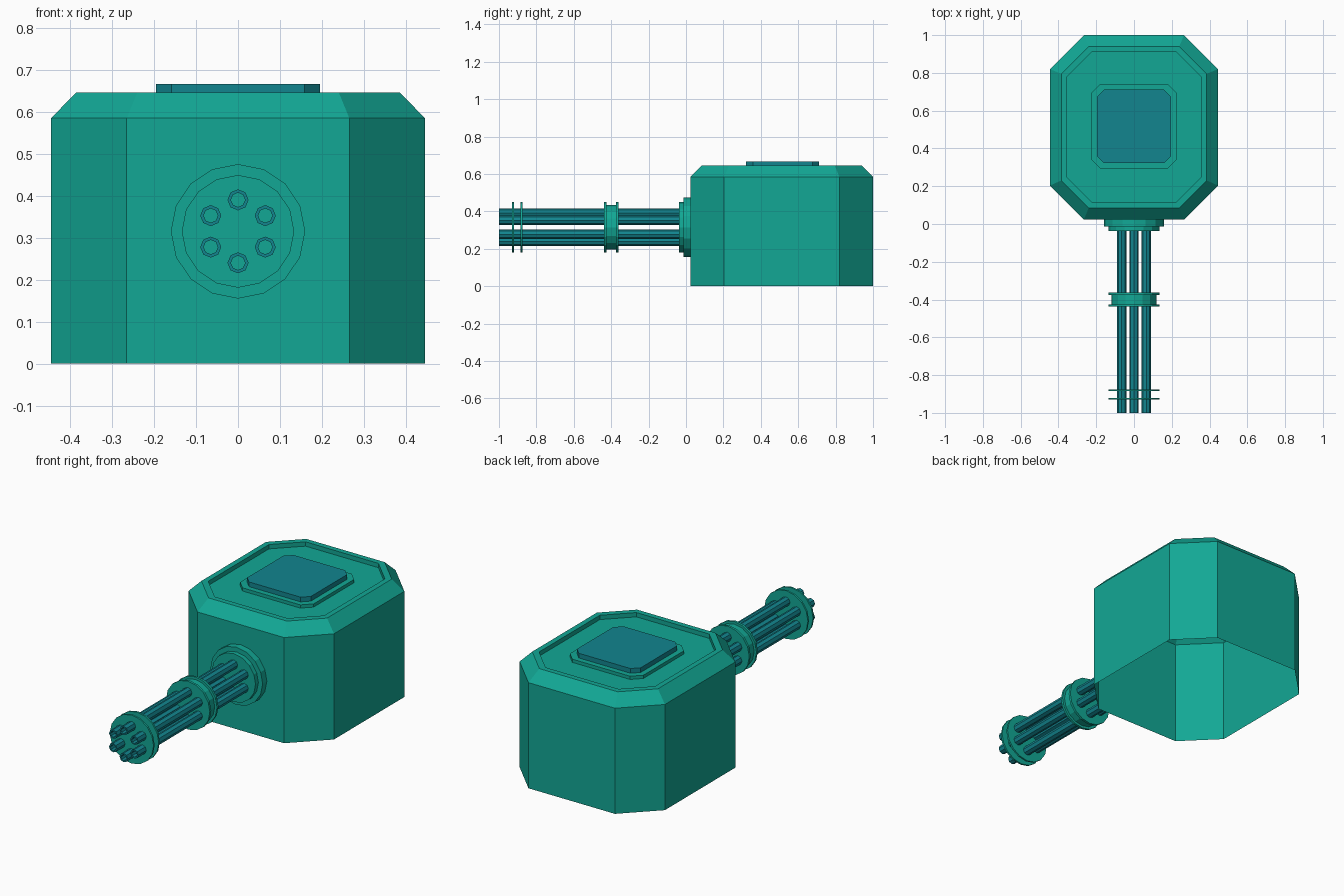
import bpy, bmesh, math

if "Cube" in bpy.data.objects:
    bpy.data.objects.remove(bpy.data.objects["Cube"])

def material(name, rgb):
    m = bpy.data.materials.new(name)
    m.diffuse_color = (*rgb, 1)
    m.use_nodes = True
    m.node_tree.nodes["Principled BSDF"].inputs["Base Color"].default_value = m.diffuse_color
    return m

GREEN = material("teal green", (0.006, 0.39, 0.30))
BLUE = material("teal blue", (0.006, 0.235, 0.275))
AXIS_Z = 0.315          # height of the barrel axis

def octagon(hx, y0, y1, c, z):
    """Rectangle with chamfered corners, counter-clockwise seen from above."""
    return [(hx, y0 + c, z), (hx, y1 - c, z), (hx - c, y1, z), (c - hx, y1, z),
            (-hx, y1 - c, z), (-hx, y0 + c, z), (c - hx, y0, z), (hx - c, y0, z)]

def circle(r, y, n, cx=0.0, cz=AXIS_Z):
    """Ring around an axis running along y."""
    return [(cx + r * math.sin(2 * math.pi * i / n), y,
             cz + r * math.cos(2 * math.pi * i / n)) for i in range(n)]

def loft(name, rings, mat, cap_start=False, cap_end=False, closed=False):
    """Skin a list of matching rings with flat quads."""
    bm = bmesh.new()
    loops = [[bm.verts.new(p) for p in ring] for ring in rings]
    n = len(loops[0])
    pairs = list(zip(loops, loops[1:]))
    if closed:
        pairs.append((loops[-1], loops[0]))
    for a, b in pairs:
        for i in range(n):
            j = (i + 1) % n
            bm.faces.new((a[i], a[j], b[j], b[i]))
    if cap_start:
        bm.faces.new(loops[0][::-1])
    if cap_end:
        bm.faces.new(loops[-1])
    me = bpy.data.meshes.new(name)
    bm.to_mesh(me)
    bm.free()
    me.materials.append(mat)
    ob = bpy.data.objects.new(name, me)
    bpy.context.collection.objects.link(ob)
    return ob

def turned(name, profile, mat, n=16, **caps):
    """Turned part from (y, radius) pairs, listed back to front."""
    return loft(name, [circle(r, y, n) for y, r in reversed(profile)][::-1], mat, **caps)

# Turret housing: open underneath, bevelled top edge, recessed roof
loft("turret_housing", [
    octagon(0.445, 0.024, 1.0, 0.18, 0),
    octagon(0.445, 0.024, 1.0, 0.18, 0.585),
    octagon(0.385, 0.085, 0.94, 0.145, 0.646),
    octagon(0.355, 0.115, 0.91, 0.132, 0.646),
    octagon(0.355, 0.115, 0.91, 0.132, 0.622)], GREEN, cap_end=True)

# Hatch: low plinth and raised blue panel
loft("hatch_plinth", [octagon(0.225, 0.292, 0.742, 0.048, z) for z in (0.622, 0.64)],
     GREEN, cap_end=True)
loft("hatch_panel", [octagon(0.195, 0.322, 0.712, 0.037, z) for z in (0.64, 0.666)],
     BLUE, cap_end=True)

# Stepped flange where the gun meets the housing
turned("gun_flange", [(0.024, 0.16), (-0.013, 0.16), (-0.013, 0.134), (-0.038, 0.134)],
       GREEN, cap_end=True)

# Grooved collar halfway along the barrels
turned("barrel_collar", [(-0.362, 0.134), (-0.375, 0.134), (-0.375, 0.12),
                         (-0.425, 0.12), (-0.425, 0.134), (-0.438, 0.134)],
       GREEN, cap_start=True, cap_end=True)

# Two thin clamp discs near the muzzle
for k, y in enumerate((-0.88, -0.925)):
    turned(f"clamp_disc_{k + 1}", [(y + 0.005, 0.134), (y - 0.005, 0.134)],
           GREEN, cap_start=True, cap_end=True)

# Six hollow barrels around the axis; the front disc closes each bore
for k in range(6):
    a = math.pi / 3 * k
    cx, cz = 0.075 * math.sin(a), AXIS_Z + 0.075 * math.cos(a)
    loft(f"barrel_{k + 1}", [circle(r, y, 8, cx, cz) for r, y in
         ((0.025, -0.03), (0.025, -1.0), (0.017, -1.0), (0.017, -0.925))], BLUE)

# Make all normals consistent
for ob in bpy.context.collection.objects:
    bm = bmesh.new()
    bm.from_mesh(ob.data)
    bmesh.ops.recalc_face_normals(bm, faces=bm.faces)
    bm.to_mesh(ob.data)
    bm.free()
